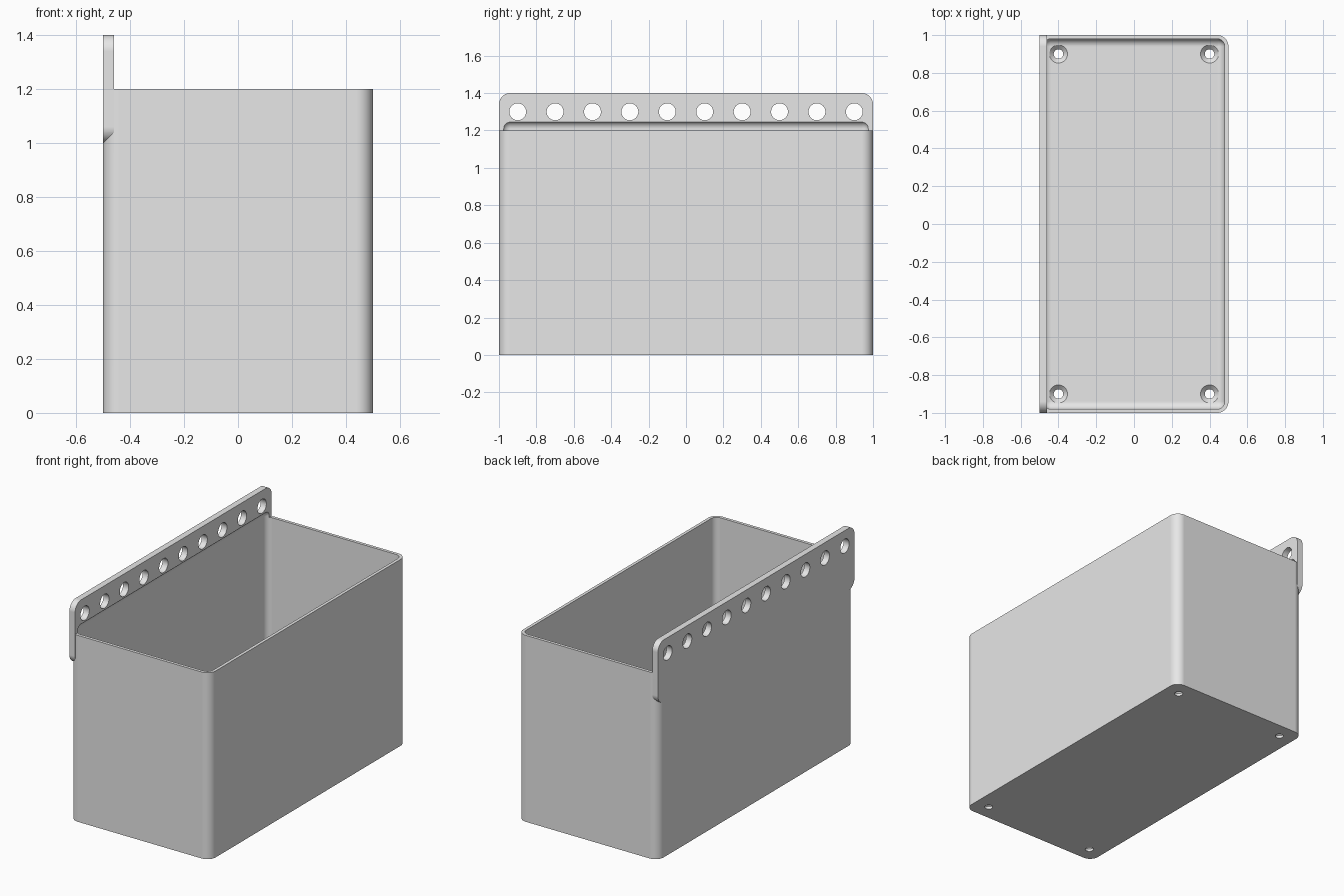
import bpy, bmesh, math
from mathutils import Matrix, Vector

cube = bpy.data.objects.get("Cube")
if cube:
    bpy.data.objects.remove(cube, do_unlink=True)

gray = bpy.data.materials.new("light gray")
gray.use_nodes = True
COLOR = (0.8, 0.8, 0.8, 1)
gray.diffuse_color = COLOR
gray.node_tree.nodes["Principled BSDF"].inputs["Base Color"].default_value = COLOR

ALONG_X, ALONG_Z = 0, 2


def add_object(name, bm):
    bmesh.ops.recalc_face_normals(bm, faces=bm.faces)
    mesh = bpy.data.meshes.new(name)
    bm.to_mesh(mesh)
    bm.free()
    mesh.materials.append(gray)
    obj = bpy.data.objects.new(name, mesh)
    bpy.context.collection.objects.link(obj)
    return obj


def rounded_block(name, low, high, radius, axis=None):
    """Block with edges rounded along one axis, or on all edges."""
    low, high = Vector(low), Vector(high)
    bm = bmesh.new()
    bmesh.ops.create_cube(bm, size=1)
    bmesh.ops.scale(bm, vec=high - low, verts=bm.verts)
    bmesh.ops.translate(bm, vec=(low + high) / 2, verts=bm.verts)

    def runs_along(edge):
        d = (edge.verts[1].co - edge.verts[0].co).normalized()
        return axis is None or abs(d[axis]) > 0.9

    edges = [e for e in bm.edges if runs_along(e)]
    bmesh.ops.bevel(bm, geom=edges, offset=radius, segments=10,
                    profile=0.5, affect='EDGES')
    return add_object(name, bm)


def lathe(bm, profile, matrix, sides=40):
    """Closed turned solid from (radius, height) points."""
    rings = []
    for r, h in profile:
        angles = [math.tau * i / sides for i in range(sides)]
        rings.append([bm.verts.new(matrix @ Vector((r * math.cos(a), r * math.sin(a), h)))
                      for a in angles])
    for a, b in zip(rings, rings[1:]):
        for i in range(sides):
            j = (i + 1) % sides
            bm.faces.new((a[i], a[j], b[j], b[i]))
    bm.faces.new(rings[0][::-1])
    bm.faces.new(rings[-1])


def combine(target, tool, operation):
    mod = target.modifiers.new(operation.title(), 'BOOLEAN')
    mod.operation = operation
    mod.solver = 'EXACT'
    mod.object = tool
    bpy.context.view_layer.objects.active = target
    bpy.ops.object.modifier_apply(modifier=mod.name)
    bpy.data.objects.remove(tool, do_unlink=True)


# Bin body and hanging rail
body = rounded_block("storage_bin", (-0.5, -1, 0), (0.5, 1, 1.2), 0.06, ALONG_Z)
rail = rounded_block("hanging_rail", (-0.5, -1, 1), (-0.46, 1, 1.4), 0.06, ALONG_X)
combine(body, rail, 'UNION')

# Cavity, reaching slightly up into the rail
cavity = rounded_block("cavity", (-0.48, -0.98, 0.04), (0.48, 0.98, 1.25), 0.04)
combine(body, cavity, 'DIFFERENCE')

# Row of rail holes
bm = bmesh.new()
for i in range(10):
    place = Matrix.Translation((-0.48, -0.9 + 0.2 * i, 1.3)) @ Matrix.Rotation(math.pi / 2, 4, 'Y')
    lathe(bm, [(0.045, -0.1), (0.045, 0.1)], place)
combine(body, add_object("rail_holes", bm), 'DIFFERENCE')

# Countersunk screw holes in the floor
bm = bmesh.new()
screw = [(0.025, -0.05), (0.025, 0.017), (0.048, 0.04), (0.048, 0.1)]
for x in (-0.4, 0.4):
    for y in (-0.9, 0.9):
        lathe(bm, screw, Matrix.Translation((x, y, 0)))
combine(body, add_object("screw_holes", bm), 'DIFFERENCE')

# Smooth rounded corners, flat walls
bpy.ops.object.select_all(action='DESELECT')
body.select_set(True)
bpy.context.view_layer.objects.active = body
bpy.ops.object.shade_smooth_by_angle(angle=math.radians(30))
weighted = body.modifiers.new("Weighted Normals", 'WEIGHTED_NORMAL')
weighted.keep_sharp = True
